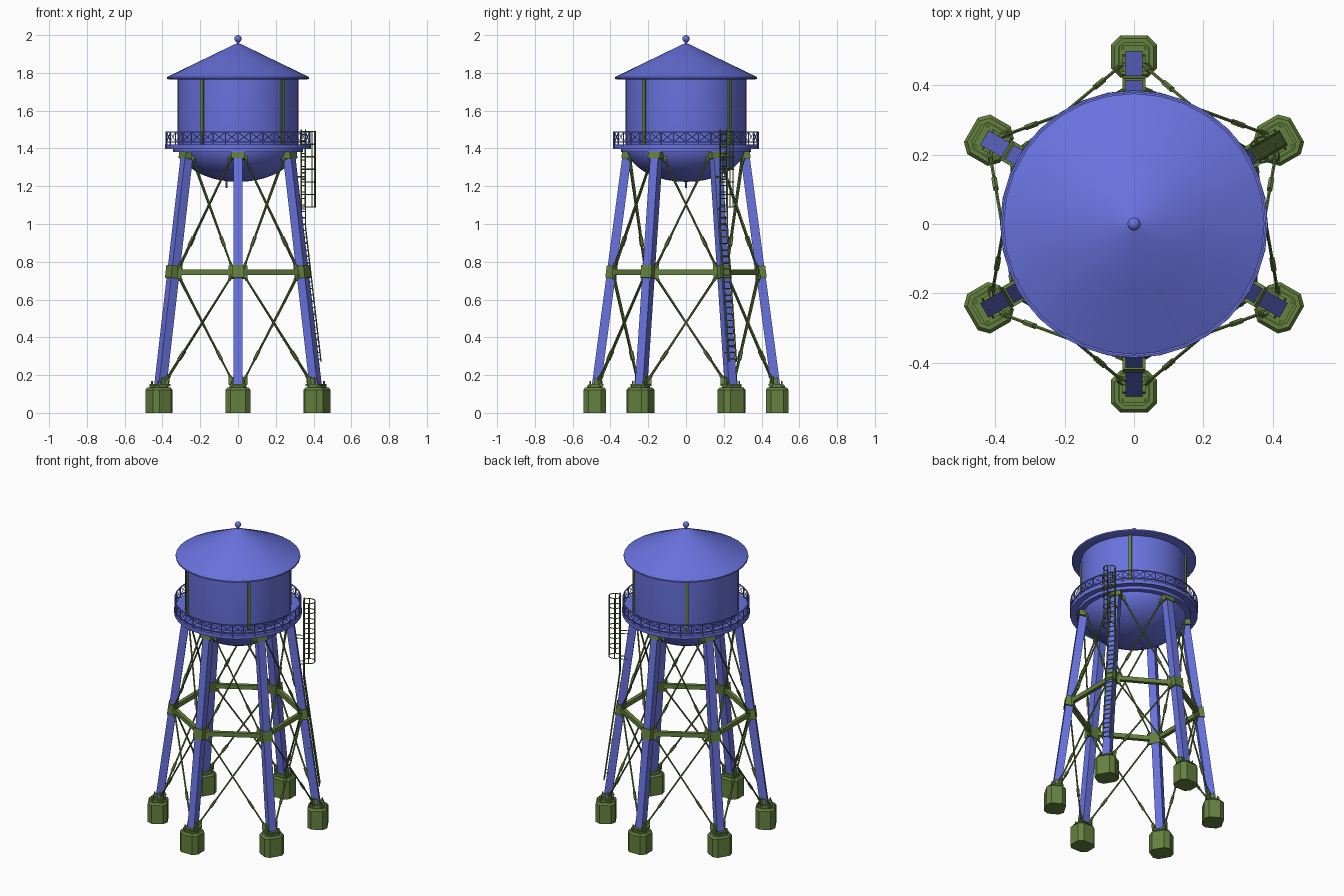
import bpy, bmesh, math
from mathutils import Matrix, Vector

if "Cube" in bpy.data.objects:
    bpy.data.objects.remove(bpy.data.objects["Cube"])

def material(name, col):
    m = bpy.data.materials.new(name)
    m.diffuse_color = (*col, 1)
    m.use_nodes = True
    m.node_tree.nodes["Principled BSDF"].inputs["Base Color"].default_value = m.diffuse_color
    return m

BLUE = material("blue_paint", (0.14, 0.17, 0.73))
GREEN = material("green_steel", (0.13, 0.22, 0.05))

def finish(bm, name, mat, smooth=True):
    bmesh.ops.recalc_face_normals(bm, faces=bm.faces)
    me = bpy.data.meshes.new(name)
    bm.to_mesh(me)
    bm.free()
    ob = bpy.data.objects.new(name, me)
    bpy.context.collection.objects.link(ob)
    me.materials.append(mat)
    if smooth:
        bpy.ops.object.select_all(action='DESELECT')
        ob.select_set(True)
        bpy.context.view_layer.objects.active = ob
        bpy.ops.object.shade_smooth_by_angle(angle=math.radians(35))
    return ob

def rod(bm, p, q, r, n=6):
    """round bar from p to q"""
    p, q = Vector(p), Vector(q)
    d = q - p
    M = Matrix.Translation((p + q) / 2) @ d.to_track_quat('Z', 'Y').to_matrix().to_4x4()
    bmesh.ops.create_cone(bm, cap_ends=True, segments=n, radius1=r, radius2=r, depth=d.length, matrix=M)

def beam(bm, p, q, w, h, side):
    """rectangular bar from p to q, w wide along the side direction, h deep"""
    p, q = Vector(p), Vector(q)
    z = (q - p).normalized()
    x = Vector(side)
    x = (x - z * x.dot(z)).normalized()
    y = z.cross(x)
    M = Matrix((x, y, z)).transposed().to_4x4()
    M = Matrix.Translation((p + q) / 2) @ M @ Matrix.Diagonal((w, h, (q - p).length, 1))
    bmesh.ops.create_cube(bm, size=1, matrix=M)

def revolve(name, prof, mat, n=32, centre=(0, 0), closed=False):
    bm = bmesh.new()
    vs = [bm.verts.new((r + centre[0], centre[1], z)) for r, z in prof]
    pairs = list(zip(vs, vs[1:])) + ([(vs[-1], vs[0])] if closed else [])
    es = [bm.edges.new(p) for p in pairs]
    bmesh.ops.spin(bm, geom=vs + es, cent=(*centre, 0), axis=(0, 0, 1), angle=2 * math.pi, steps=n)
    bmesh.ops.remove_doubles(bm, verts=bm.verts, dist=1e-5)
    return finish(bm, name, mat)

def pol(a, r, z, t=0.0):
    """point at angle a (degrees), radius r, height z, shifted sideways by t"""
    c, s = math.cos(math.radians(a)), math.sin(math.radians(a))
    return Vector((r * c - t * s, r * s + t * c, z))

def leg_r(z):
    return 0.475 - 0.133 * (z - 0.14)

ANGLES = [30 + 60 * k for k in range(6)]

# tank shell with rounded bottom
bowl = [(0.32 * math.sin(math.radians(t)), 1.42 - 0.197 * math.cos(math.radians(t))) for t in range(0, 91, 9)]
revolve("tank", bowl + [(0.32, 1.775), (0, 1.775)], BLUE)
revolve("roof", [(0, 1.765), (0.365, 1.765), (0.376, 1.769), (0.376, 1.778), (0.19, 1.868),
                 (0.015, 1.953), (0, 1.955)], BLUE)
ball = [(0.019 * math.sin(math.radians(t)), 1.981 - 0.019 * math.cos(math.radians(t))) for t in range(30, 181, 15)]
revolve("finial", [(0.012, 1.945), (0.006, 1.955)] + ball, BLUE, 16)
revolve("drain_pipe", [(0, 1.19), (0.005, 1.19), (0.005, 1.26), (0, 1.26)], BLUE, 8, (-0.06, 0))

# vertical seam strips
bm = bmesh.new()
for a in (-126, -43, 46, 126):
    beam(bm, pol(a, 0.321, 1.42), pol(a, 0.321, 1.765), 0.018, 0.012, pol(a + 90, 1, 0))
finish(bm, "seam_strips", GREEN, False)

# walkway, girder and railing
revolve("walkway", [(0.31, 1.40), (0.378, 1.40), (0.386, 1.397), (0.386, 1.422), (0.31, 1.422)], BLUE, 32, closed=True)
revolve("ring_girder", [(0.30, 1.38), (0.345, 1.38), (0.345, 1.402), (0.30, 1.402)], BLUE, 32, closed=True)
for nm, z in (("top_rail", 1.488), ("low_rail", 1.435)):
    revolve(nm, [(0.379, z - 0.003), (0.385, z - 0.003), (0.385, z + 0.003), (0.379, z + 0.003)], BLUE, 36, closed=True)
bm = bmesh.new()
for k in range(36):
    a, b = 10 * k, 10 * k + 10
    rod(bm, pol(a, 0.382, 1.41), pol(a, 0.382, 1.49), 0.0035)
    rod(bm, pol(a, 0.382, 1.435), pol(b, 0.382, 1.487), 0.002, 4)
    rod(bm, pol(a, 0.382, 1.487), pol(b, 0.382, 1.435), 0.002, 4)
finish(bm, "railing_posts", BLUE)

# legs
bm = bmesh.new()
for a in ANGLES:
    beam(bm, pol(a, leg_r(0.145), 0.145), pol(a, leg_r(1.39), 1.39), 0.048, 0.048, pol(a + 90, 1, 0))
finish(bm, "legs", BLUE, False)

# concrete footings: stacked chamfered outlines
bm = bmesh.new()
for a in ANGLES:
    rings = []
    for z, s in ((0, 1), (0.122, 1), (0.134, 0.86), (0.134, 0.7), (0.145, 0.7)):
        u, v, c = 0.06 * s, 0.066 * s, 0.026 * s
        pts = [(u, v - c), (u - c, v), (c - u, v), (-u, v - c), (-u, c - v), (c - u, -v), (u - c, -v), (u, c - v)]
        rings.append([bm.verts.new(pol(a, 0.483 + x, z, y)) for x, y in pts])
    for lo, hi in zip(rings, rings[1:]):
        for i in range(8):
            j = (i + 1) % 8
            bm.faces.new((lo[i], lo[j], hi[j], hi[i]))
    bm.faces.new(rings[0])
    bm.faces.new(rings[-1])
finish(bm, "footings", GREEN, False)

# base plates, anchor bolts and joint boxes on each leg
bm = bmesh.new()
for a in ANGLES:
    side = pol(a + 90, 1, 0)
    beam(bm, pol(a, 0.477, 0.143), pol(a, 0.477, 0.152), 0.085, 0.078, side)
    for dx in (-0.03, 0.03):
        for dy in (-0.033, 0.033):
            rod(bm, pol(a, 0.477 + dx, 0.14, dy), pol(a, 0.477 + dx, 0.168, dy), 0.005)
    for z0, z1, w, h in ((0.15, 0.185, 0.066, 0.03), (0.712, 0.778, 0.066, 0.058), (1.345, 1.392, 0.074, 0.056)):
        beam(bm, pol(a, leg_r(z0), z0), pol(a, leg_r(z1), z1), w, h, side)
    # gusset plates facing the neighbouring legs
    for s in (-1, 1):
        for z0, z1 in ((0.15, 0.19), (0.71, 0.78), (1.34, 1.385)):
            p0 = pol(a, leg_r(z0) - 0.014, z0, s * 0.036)
            p1 = pol(a, leg_r(z1) - 0.014, z1, s * 0.036)
            beam(bm, p0, p1, 0.03, 0.008, pol(a + s * 120, 1, 0))
finish(bm, "leg_joints", GREEN, False)

# horizontal struts between legs
bm = bmesh.new()
for a in ANGLES:
    beam(bm, pol(a, leg_r(0.745), 0.745), pol(a + 60, leg_r(0.745), 0.745), 0.028, 0.024, (0, 0, 1))
finish(bm, "struts", GREEN, False)

# crossed tie rods with turnbuckles
bm = bmesh.new()
for a in ANGLES:
    for z0, z1 in ((0.17, 0.73), (0.765, 1.36)):
        for b, c, off in ((a, a + 60, 0.004), (a + 60, a, -0.004)):
            s = 1 if c > b else -1
            p = pol(b, leg_r(z0) - 0.012 + off, z0, s * 0.03)
            q = pol(c, leg_r(z1) - 0.012 + off, z1, -s * 0.03)
            rod(bm, p, q, 0.0052)
            rod(bm, p.lerp(q, 0.2), p.lerp(q, 0.28), 0.009)
            rod(bm, p, p.lerp(q, 0.05), 0.008)
            rod(bm, p.lerp(q, 0.95), q, 0.008)
finish(bm, "tie_rods", GREEN)

# ladder: follows the leg, then rises straight up to the walkway
A = 30
def lad_r(z):
    return max(0.40, 0.495 - 0.133 * (z - 0.27))
bm = bmesh.new()
zk = 0.27 + 0.095 / 0.133
for t in (-0.022, 0.022):
    for z0, z1 in ((0.27, zk), (zk, 1.50)):
        rod(bm, pol(A, lad_r(z0), z0, t), pol(A, lad_r(z1), z1, t), 0.004)
for k in range(36):
    z = 0.285 + k * 0.034
    rod(bm, pol(A, lad_r(z), z, -0.022), pol(A, lad_r(z), z, 0.022), 0.003)
for z in (0.32, 0.52, 0.90, 1.08, 1.25):
    for t in (-0.022, 0.022):
        rod(bm, pol(A, lad_r(z), z, t), pol(A, leg_r(z), z, t), 0.003)
finish(bm, "ladder", GREEN)

# safety cage: hoops and uprights
bm = bmesh.new()
hoop = [(0.40, -0.022)] + [(0.43 + 0.038 * math.cos(math.radians(t)), 0.038 * math.sin(math.radians(t)))
                           for t in range(-120, 121, 30)] + [(0.40, 0.022)]
for k in range(7):
    z = 1.09 + k * 0.0665
    for (r0, t0), (r1, t1) in zip(hoop, hoop[1:]):
        rod(bm, pol(A, r0, z, t0), pol(A, r1, z, t1), 0.003)
for r, t in hoop[2:-2:2] + [hoop[5]]:
    rod(bm, pol(A, r, 1.09, t), pol(A, r, 1.49, t), 0.0025)
finish(bm, "ladder_cage", GREEN)
